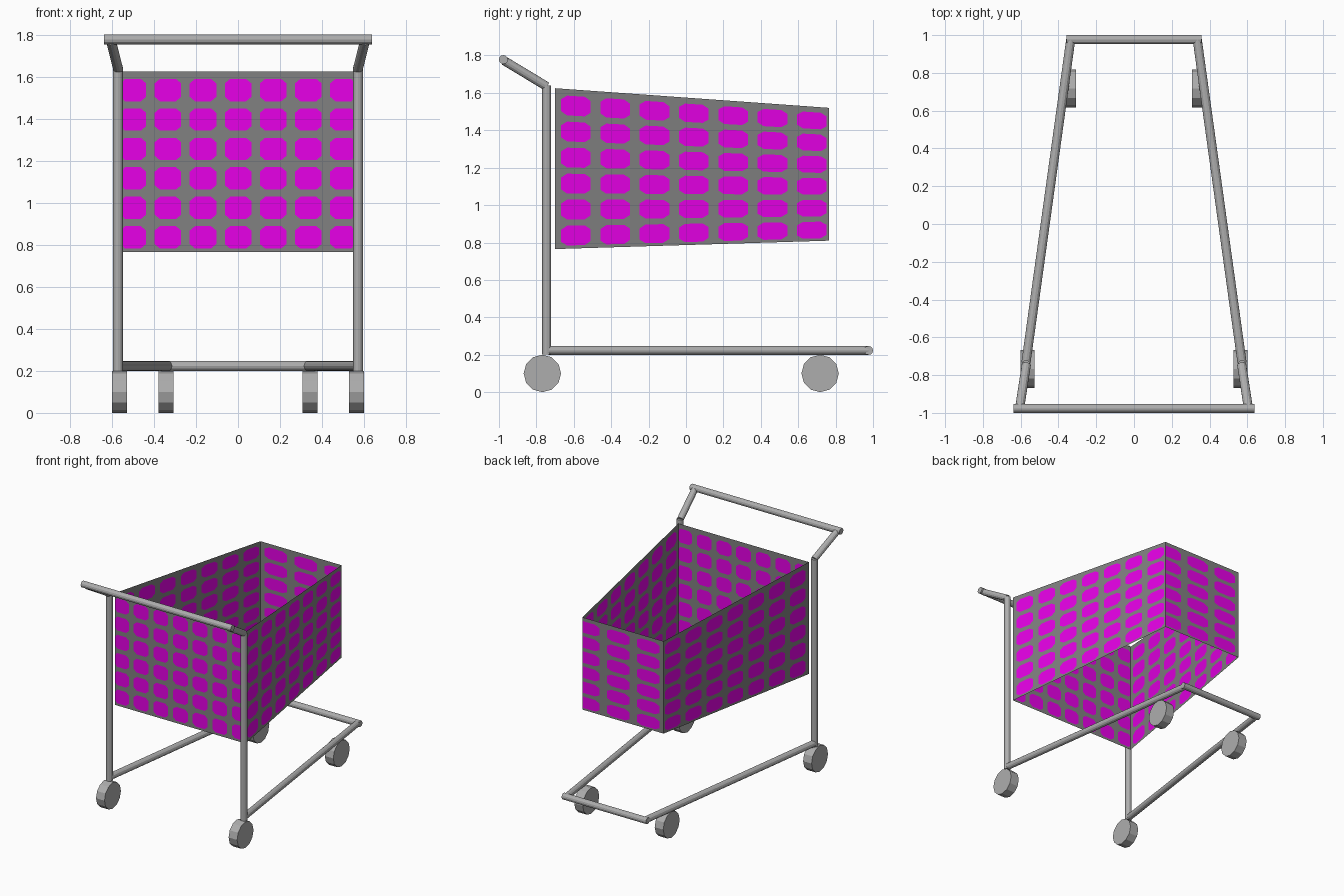
import bpy, bmesh, math
from mathutils import Vector

if "Cube" in bpy.data.objects:
    bpy.data.objects.remove(bpy.data.objects["Cube"])


def material(name, rgb):
    m = bpy.data.materials.new(name)
    m.diffuse_color = (*rgb, 1)
    m.use_nodes = True
    m.node_tree.nodes["Principled BSDF"].inputs["Base Color"].default_value = m.diffuse_color
    return m


METAL = material("tube grey", (0.42, 0.42, 0.42))
MESH_GREY = material("basket grey", (0.22, 0.22, 0.22))
MAGENTA = material("basket magenta", (0.95, 0.0, 0.95))


def rod(name, a, b, r=0.024, sides=12):
    """Flat-capped cylinder from a to b."""
    a, b = Vector(a), Vector(b)
    bpy.ops.mesh.primitive_cylinder_add(vertices=sides, radius=r,
                                        depth=(b - a).length, location=(a + b) / 2)
    o = bpy.context.object
    o.name = name
    o.rotation_euler = (b - a).to_track_quat('Z', 'Y').to_euler()
    o.data.materials.append(METAL)
    return o


def cells(start, step, width, n):
    return [(start + i * step, start + i * step + width) for i in range(n)]


def bounds(cs):
    """Tile borders halfway between neighbouring cells."""
    return [0] + [(p[1] + q[0]) / 2 for p, q in zip(cs, cs[1:])] + [1]


def wall(name, corners, ucells, vcells):
    """Sheet between bl, br, tr, tl with chamfered magenta cells."""
    bl, br, tr, tl = [Vector(c) for c in corners]
    bm = bmesh.new()

    def vert(u, v):
        u, v = min(max(u, 0), 1), min(max(v, 0), 1)
        return bm.verts.new(bl.lerp(br, u).lerp(tl.lerp(tr, u), v))

    ub, vb = bounds(ucells), bounds(vcells)
    for i, (a, b) in enumerate(ucells):
        for j, (c, d) in enumerate(vcells):
            cu, cv = (b - a) * 0.2, (d - c) * 0.2
            o = [vert(*p) for p in ((a + cu, c), (b - cu, c), (b, c + cv), (b, d - cv),
                                    (b - cu, d), (a + cu, d), (a, d - cv), (a, c + cv))]
            t = [vert(*p) for p in ((ub[i], vb[j]), (ub[i + 1], vb[j]),
                                    (ub[i + 1], vb[j + 1]), (ub[i], vb[j + 1]))]
            bm.faces.new(o).material_index = 1
            for k in range(4):
                n = (k + 1) % 4
                bm.faces.new((t[k], t[n], o[2 * k + 1], o[2 * k]))
                bm.faces.new((t[n], o[(2 * k + 2) % 8], o[2 * k + 1]))
    bmesh.ops.remove_doubles(bm, verts=bm.verts, dist=0.0005)
    bmesh.ops.dissolve_degenerate(bm, edges=bm.edges, dist=0.0005)
    me = bpy.data.meshes.new(name)
    bm.to_mesh(me)
    bm.free()
    me.materials.append(MESH_GREY)
    me.materials.append(MAGENTA)
    bpy.context.collection.objects.link(bpy.data.objects.new(name, me))


# basket: four open sheets, deeper and wider at the handle end
XB, YB, ZB0, ZB1 = 0.555, -0.70, 0.765, 1.625
XF, YF, ZF0, ZF1 = 0.345, 0.765, 0.81, 1.52
rows = cells(0.02, 0.163, 0.124, 6)
wall("basket_handle_wall", ((-XB, YB, ZB0), (XB, YB, ZB0), (XB, YB, ZB1), (-XB, YB, ZB1)),
     cells(-0.008, 0.1505, 0.114, 7), rows)
wall("basket_far_wall", ((XF, YF, ZF0), (-XF, YF, ZF0), (-XF, YF, ZF1), (XF, YF, ZF1)),
     cells(-0.07, 0.37, 0.28, 3), rows)
for s, side in ((1, "right"), (-1, "left")):
    wall("basket_wall_" + side,
         ((s * XB, YB, ZB0), (s * XF, YF, ZF0), (s * XF, YF, ZF1), (s * XB, YB, ZB1)),
         cells(0.022, 0.1435, 0.108, 7), rows)

    # tube frame
    rod("post_" + side, (s * 0.572, -0.745, 0.2), (s * 0.572, -0.745, 1.64))
    rod("handle_arm_" + side, (s * 0.57, -0.745, 1.635), (s * 0.605, -0.972, 1.772))
    rod("base_rail_" + side, (s * 0.572, -0.735, 0.223), (s * 0.335, 0.976, 0.223))

    # wheels
    for end, x, y in (("rear", 0.564, -0.768), ("front", 0.342, 0.717)):
        w = rod(f"{end}_wheel_{side}", (s * x - 0.036, y, 0.1), (s * x + 0.036, y, 0.1), 0.1)
        w.rotation_euler = (0, math.pi / 2, 0)

# cross bars
rod("handle_bar", (-0.638, -0.976, 1.778), (0.638, -0.976, 1.778))
rod("front_bar", (-0.358, 0.976, 0.223), (0.358, 0.976, 0.223))
